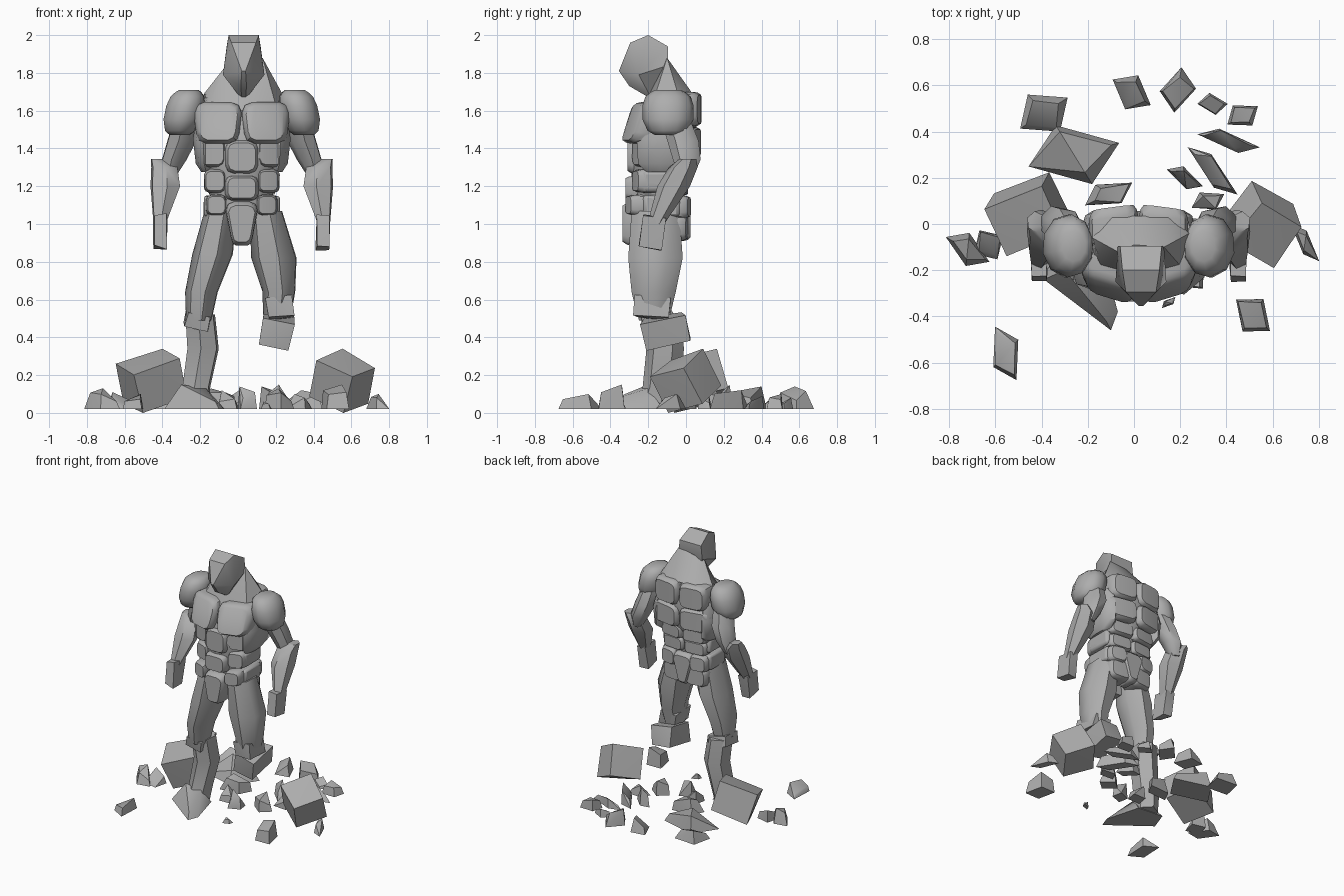
import bpy, bmesh, math, random
from mathutils import Vector, Euler

random.seed(4)
stone = bpy.data.materials.new("grey_stone")
stone.diffuse_color = (0.42, 0.42, 0.42, 1)
CX = 0.02  # centre line of the body
SIDES = ((1, "_right"), (-1, "_left"))


def finish(name, bm, angle=45, bevel=0.0):
    bmesh.ops.recalc_face_normals(bm, faces=bm.faces)
    me = bpy.data.meshes.new(name)
    bm.to_mesh(me)
    bm.free()
    me.materials.append(stone)
    ob = bpy.data.objects.new(name, me)
    bpy.context.collection.objects.link(ob)
    if bevel:
        m = ob.modifiers.new("bevel", 'BEVEL')
        m.width, m.segments, m.limit_method = bevel, 2, 'ANGLE'
    bpy.ops.object.select_all(action='DESELECT')
    ob.select_set(True)
    bpy.context.view_layer.objects.active = ob
    bpy.ops.object.shade_smooth_by_angle(angle=math.radians(angle))


def hull(name, pts, angle=40, bevel=0.0):
    bm = bmesh.new()
    for p in pts:
        bm.verts.new(p)
    r = bmesh.ops.convex_hull(bm, input=bm.verts)
    dead = {g for g in r["geom_interior"] + r["geom_unused"] if isinstance(g, bmesh.types.BMVert)}
    bmesh.ops.delete(bm, geom=list(dead), context='VERTS')
    bmesh.ops.dissolve_limit(bm, angle_limit=0.03, verts=bm.verts, edges=bm.edges)
    finish(name, bm, angle, bevel)


def pairs(rows, cx):
    """Mirrored points from rows of (half width, y, z)."""
    return [(cx + s * w, y, z) for w, y, z in rows for s in (1, -1)]


def loft(name, rings, n=7, side=1, angle=48):
    """Rings are (offset from centre line, y, z, half width, half depth)."""
    bm = bmesh.new()
    loops = []
    for x, y, z, rx, ry in rings:
        angles = [0.4 + i * math.tau / n for i in range(n)]
        loops.append([bm.verts.new((CX + side * (x + rx * math.cos(a)), y + ry * math.sin(a), z)) for a in angles])
    for a, b in zip(loops, loops[1:]):
        for i in range(n):
            bm.faces.new((a[i], a[(i + 1) % n], b[(i + 1) % n], b[i]))
    bm.faces.new(loops[0])
    bm.faces.new(loops[-1])
    finish(name, bm, angle)


def plate(name, x0, x1, z0, z1, y_in, y_out, curve=0.0, taper=1.0, lean=0.0, side=1):
    """Bulged slab with cut corners, wrapped round the body; taper narrows the foot, lean tips the top inward."""
    mx, mz, hx, hz = (x0 + x1) / 2, (z0 + z1) / 2, (x1 - x0) / 2, (z1 - z0) / 2
    c = 0.5 * min(hx, hz)
    pts = []
    for shrink, t in ((0.97, 0), (1, 0.7), (0.95, 0.87), (0.82, 1)):
        for sx in (1, -1):
            for sz in (1, -1):
                for dx, dz in ((c, 0), (c * 0.3, c * 0.3), (0, c)):
                    k = 1 if sz > 0 or (x0 > 0 and sx < 0) else taper
                    x = mx + sx * (hx - dx) * shrink * k
                    z = mz + sz * (hz - dz) * shrink
                    y = y_in + (y_out - y_in + lean * (z - z0) / (z1 - z0)) * t
                    pts.append((CX + side * x, y + curve * x * x, z))
    hull(name, pts, 40)


def chunk(name, centre, half, turn=(0, 0, 0), jitter=0.15, floor=None, bevel=0.0):
    """Rough broken block, optionally resting on a floor height."""
    e = Euler([math.radians(a) for a in turn])
    pts = []
    for i in range(8):
        corner = [(1 if i >> k & 1 else -1) * half[k] * random.uniform(1 - jitter, 1 + jitter) for k in range(3)]
        v = Vector(corner)
        v.rotate(e)
        pts.append(v + Vector(centre))
    if floor is not None:
        drop = min(p.z for p in pts) - floor
        for p in pts:
            p.z -= drop
    hull(name, pts, 40, bevel)


# Head with flat crown and pointed jaw, and neck sweeping down to the back
hull("head", pairs([(0.08, -0.2, 2.0), (0.065, -0.295, 1.96), (0.11, -0.25, 1.79), (0.09, -0.095, 1.94),
                    (0.1, -0.095, 1.84), (0.01, -0.355, 1.81), (0.015, -0.3, 1.73), (0.01, -0.18, 1.66)], 0.03), 35)
hull("neck", [(-0.07, -0.12, 1.83), (0.13, -0.1, 1.88), (0.0, -0.09, 1.86), (-0.18, -0.06, 1.69),
              (0.24, -0.04, 1.68), (-0.1, 0.035, 1.69), (0.15, 0.035, 1.69), (-0.15, -0.18, 1.63),
              (0.2, -0.18, 1.63), (0.02, -0.24, 1.6)], 45)

# Inner torso core
loft("torso_core", [(0, -0.14, 1.0, 0.16, 0.13), (0, -0.15, 1.27, 0.17, 0.14), (0, -0.13, 1.36, 0.22, 0.17),
                    (0, -0.1, 1.55, 0.24, 0.16), (0, -0.08, 1.67, 0.2, 0.11)], 12)

# Single armour plates on the centre line
plate("upper_abdomen", -0.088, 0.088, 1.265, 1.445, -0.16, -0.31)
plate("middle_abdomen", -0.088, 0.088, 1.125, 1.255, -0.16, -0.32)
plate("groin_guard", -0.085, 0.085, 0.885, 1.118, -0.16, -0.335, 0, 0.68)
plate("tail_guard", -0.085, 0.085, 0.91, 1.145, -0.1, 0.025, 0, 0.5)

# Mirrored armour plates, front then back
front = {"pectoral": (0.0, 0.255, 1.425, 1.645, -0.15, -0.35, 1.2, 0.9, 0.07),
         "rib": (0.085, 0.225, 1.3, 1.46, -0.12, -0.295, 1.2),
         "flank_abdomen": (0.085, 0.2, 1.165, 1.29, -0.13, -0.295, 1.2),
         "front_belt": (0.08, 0.19, 1.045, 1.155, -0.14, -0.33, 1.2)}
back = {"upper_back": (0.003, 0.215, 1.515, 1.7, -0.06, 0.082, -0.6),
        "middle_back": (0.003, 0.24, 1.35, 1.515, -0.06, 0.08, -0.8, 0.85),
        "lower_back": (0.003, 0.19, 1.25, 1.35, -0.08, 0.035, -0.7),
        "loin": (0.003, 0.18, 1.15, 1.25, -0.08, 0.012, -0.5),
        "back_belt": (0.06, 0.19, 1.03, 1.15, -0.09, 0.03, -0.7),
        "buttock": (0.015, 0.18, 0.91, 1.05, -0.12, 0.012, -0.5)}
for s, tag in SIDES:
    for name, size in {**front, **back}.items():
        plate(name + tag, *size, side=s)
    # Side armour of the rib cage, waist and hip
    loft("side_rib" + tag, [(0.185, -0.11, 1.275, 0.03, 0.1), (0.195, -0.1, 1.32, 0.05, 0.155),
                            (0.2, -0.1, 1.45, 0.06, 0.16), (0.19, -0.1, 1.58, 0.05, 0.12)], 10, s)
    for name, z in (("side_waist", 1.225), ("side_belt", 1.095)):
        chunk(name + tag, (CX + s * 0.15, -0.13, z), (0.05, 0.1, 0.055), jitter=0.05, bevel=0.02)
    # Rounded shoulder boulders, leaning inward at the top
    loft("shoulder" + tag, [(0.305 - 0.025 * t, -0.095, 1.59 + 0.12 * t,
                             0.105 * (1 - abs(t) ** 4 * 0.5), 0.137 * (1 - abs(t) ** 4 * 0.5))
                            for t in (-1, -0.8, -0.3, 0.3, 0.7, 0.9, 1)], 10, s)
    # Arms in separate stone segments
    loft("upper_arm" + tag, [(0.385, 0, 1.25, 0.035, 0.04), (0.36, 0.005, 1.34, 0.068, 0.075),
                             (0.32, -0.015, 1.44, 0.08, 0.085), (0.3, -0.05, 1.54, 0.07, 0.08)], 7, s)
    loft("forearm" + tag, [(0.435, -0.16, 1.0, 0.035, 0.045), (0.405, -0.065, 1.2, 0.085, 0.087),
                           (0.41, -0.015, 1.3, 0.075, 0.077), (0.445, 0.01, 1.345, 0.04, 0.045)], 6, s)
    chunk("hand" + tag, (CX + s * 0.43, -0.175, 0.955), (0.035, 0.06, 0.09), (-10, 0, 0))

# Legs: the left one reaches the ground, the right one ends at a broken shin
loft("thigh_right", [(0.19, -0.17, 0.52, 0.078, 0.09), (0.2, -0.17, 0.64, 0.09, 0.12),
                     (0.175, -0.16, 0.82, 0.125, 0.148), (0.13, -0.16, 1.07, 0.09, 0.13)])
chunk("knee_right", (0.22, -0.18, 0.56), (0.065, 0.085, 0.055), (-5, -8, 0))
chunk("broken_shin_right", (0.21, -0.11, 0.43), (0.078, 0.11, 0.072), (10, 8, 0))
loft("thigh_left", [(-0.225, -0.17, 0.49, 0.07, 0.08), (-0.21, -0.17, 0.64, 0.09, 0.12),
                    (-0.15, -0.16, 0.84, 0.112, 0.145), (-0.11, -0.16, 1.06, 0.09, 0.13)])
chunk("knee_left", (-0.21, -0.15, 0.49), (0.068, 0.08, 0.04), (8, 10, 0))
loft("shin_left", [(-0.25, -0.16, 0.03, 0.08, 0.11), (-0.24, -0.13, 0.14, 0.08, 0.1),
                   (-0.205, -0.11, 0.34, 0.09, 0.1), (-0.22, -0.13, 0.52, 0.085, 0.1)], 6)
hull("foot_left", [(-0.39, -0.24, 0.02), (-0.1, -0.46, 0.02), (-0.07, -0.38, 0.02), (-0.14, -0.12, 0.02),
                   (-0.34, -0.1, 0.02), (-0.12, -0.42, 0.06), (-0.3, -0.2, 0.15), (-0.17, -0.2, 0.13)])

# Two large boulders
chunk("boulder_left", (-0.46, 0.045, 0.16), (0.135, 0.115, 0.11), (14, -18, 20), 0.08, 0)
chunk("boulder_right", (0.55, 0.0, 0.16), (0.113, 0.11, 0.11), (16, 24, -30), 0.08, 0)


def rock(name, x, y, length, width, angle, top):
    """Broken chunk: skewed four-sided footprint, blunt tilted top."""
    a = math.radians(angle)
    u, v = Vector((math.cos(a), math.sin(a))), Vector((-math.sin(a), math.cos(a)))
    pts = []
    for i, (p, q) in enumerate(((1, 0.4), (-0.4, 1), (-1, -0.4), (0.4, -1))):
        d = (u * p * length + v * q * width) * 0.53
        pts.append((x + d.x, y + d.y, 0.02))
        f = random.uniform(0.55, 0.9)
        pts.append((x + d.x * f, y + d.y * f, top * (1 if i == 1 else random.uniform(0.4, 0.85))))
    hull(name, pts, 35)


# Scattered rubble: x, y, length, width, angle, top height
rubble_back = [(-0.26, 0.3, 0.37, 0.24, 0, 0.14), (-0.39, 0.48, 0.22, 0.18, 15, 0.11),
               (-0.01, 0.57, 0.18, 0.13, -50, 0.12), (0.19, 0.58, 0.18, 0.13, 65, 0.14),
               (0.34, 0.52, 0.12, 0.08, -15, 0.08), (0.47, 0.47, 0.14, 0.1, 15, 0.1),
               (0.41, 0.36, 0.26, 0.07, -18, 0.09), (0.34, 0.23, 0.28, 0.08, -50, 0.12),
               (0.22, 0.2, 0.16, 0.07, -35, 0.15), (-0.11, 0.13, 0.21, 0.1, 15, 0.13),
               (0.32, 0.1, 0.14, 0.08, 10, 0.1)]
rubble_front = [(-0.72, -0.11, 0.2, 0.11, -42, 0.13), (-0.63, -0.09, 0.13, 0.13, 10, 0.11),
                (0.74, -0.08, 0.19, 0.06, -60, 0.1), (0.515, -0.395, 0.18, 0.14, -60, 0.15),
                (-0.555, -0.56, 0.23, 0.12, -80, 0.1), (0.05, -0.09, 0.12, 0.09, 40, 0.14),
                (0.15, -0.34, 0.07, 0.03, 30, 0.06), (-0.05, -0.03, 0.13, 0.1, 20, 0.12),
                (0.22, -0.01, 0.14, 0.11, -20, 0.13)]
for i, r in enumerate(rubble_back + rubble_front):
    rock("rubble_%02d" % (i + 1), *r)
